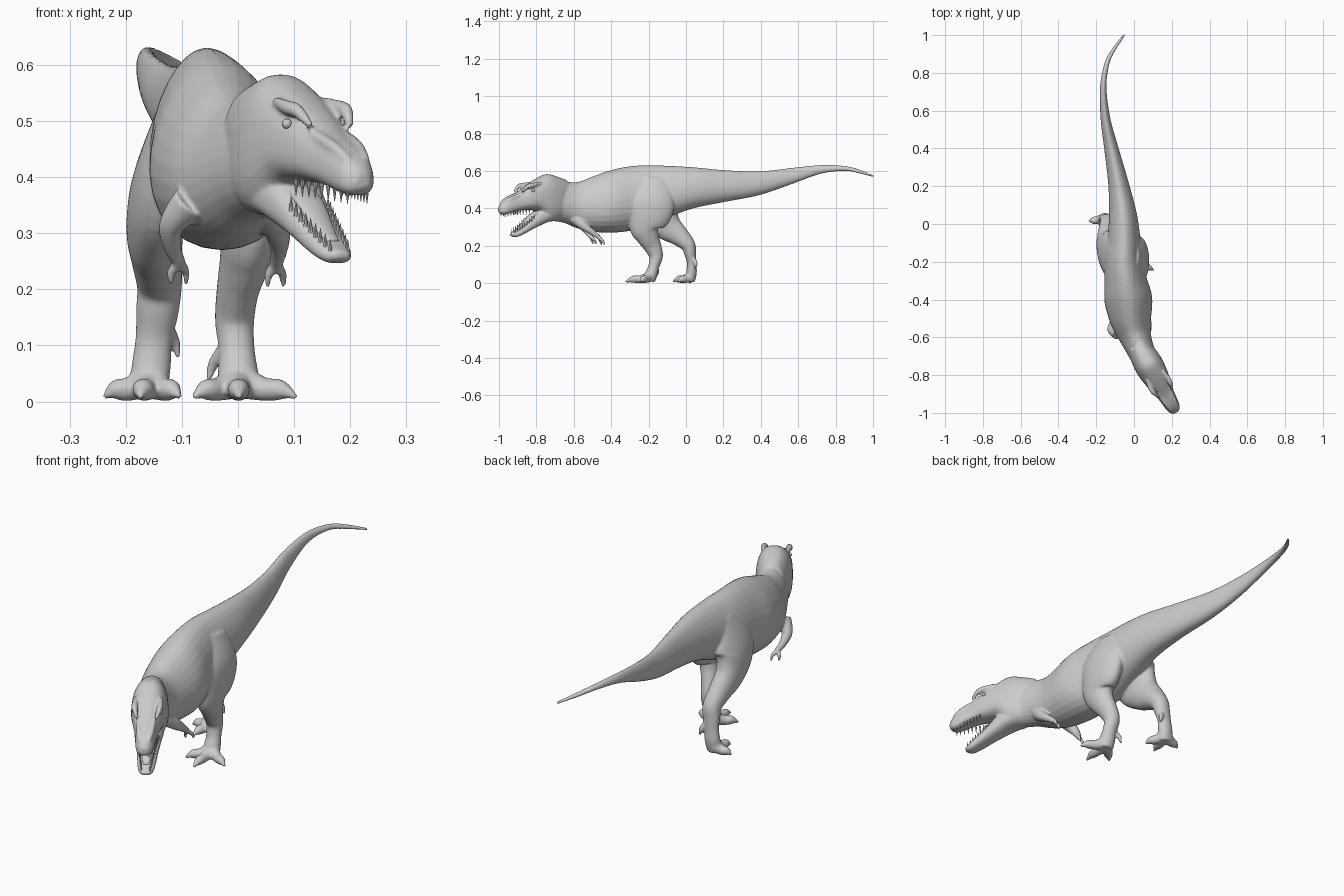
import bpy, bmesh, math
from mathutils import Vector

if "Cube" in bpy.data.objects:
    bpy.data.objects.remove(bpy.data.objects["Cube"])

SIDES = 28


def catmull(rows, steps=5):
    """Smoothly interpolate a list of equal-length number rows."""
    out = []
    for i in range(len(rows) - 1):
        a, b = rows[max(i - 1, 0)], rows[i]
        c, d = rows[i + 1], rows[min(i + 2, len(rows) - 1)]
        for k in range(steps):
            t = k / steps
            out.append([0.5 * (2 * q + (r - p) * t + (2 * p - 5 * q + 4 * r - s) * t * t
                               + (3 * q - p - 3 * r + s) * t ** 3)
                        for p, q, r, s in zip(a, b, c, d)])
    return out + [list(rows[-1])]


def ring(c, u, v, ru, rv, power=1.0, egg=0.0):
    pts = []
    for i in range(SIDES):
        a = 2 * math.pi * i / SIDES
        ca, sa = math.cos(a), math.sin(a)
        x = math.copysign(abs(ca) ** power, ca) * (1 - egg * sa)
        y = math.copysign(abs(sa) ** power, sa)
        pts.append(c + u * (ru * x) + v * (rv * y))
    return pts


def loft(name, rings):
    bm = bmesh.new()
    vs = [[bm.verts.new(p) for p in r] for r in rings]
    for a, b in zip(vs, vs[1:]):
        for i in range(SIDES):
            j = (i + 1) % SIDES
            bm.faces.new((a[i], a[j], b[j], b[i]))
    bm.faces.new(vs[0])
    bm.faces.new(vs[-1])
    bmesh.ops.recalc_face_normals(bm, faces=bm.faces)
    me = bpy.data.meshes.new(name)
    bm.to_mesh(me)
    bm.free()
    for p in me.polygons:
        p.use_smooth = True
    ob = bpy.data.objects.new(name, me)
    bpy.context.collection.objects.link(ob)
    return ob


def limb(name, rows):
    """Tube along x, y, z with a sideways radius and a fore-aft radius."""
    rows = catmull([r if len(r) == 5 else (*r, r[3]) for r in rows])
    pts = [Vector(r[:3]) for r in rows]
    rings = []
    for i, r in enumerate(rows):
        t = (pts[min(i + 1, len(pts) - 1)] - pts[max(i - 1, 0)]).normalized()
        ref = Vector((1, 0, 0)) if abs(t.x) < 0.8 else Vector((0, 1, 0))
        u = (ref - t * ref.dot(t)).normalized()
        rings.append(ring(pts[i], u, t.cross(u), max(r[3], .001), max(r[4], .001)))
    return loft(name, rings)


def head_pt(s, side, z):
    """Point in the turned head: s forward, side across, z up."""
    return Vector((.04 + s * .5 + side * .866, -.68 - s * .866 + side * .5, z))


def head_loft(name, rows, power, egg):
    u, v = Vector((.866, .5, 0)), Vector((0, 0, 1))
    return loft(name, [ring(head_pt(s, 0, (t + b) / 2), u, v, w, (t - b) / 2, power, egg)
                       for s, t, b, w in catmull(rows)])


parts = []

# Trunk, neck and tail: x, y, top z, bottom z, half width
spine = catmull([
    (-.05, 1.003, .577, .566, .006), (-.103, .93, .607, .586, .010), (-.143, .85, .627, .600, .013),
    (-.163, .72, .632, .585, .017), (-.150, .55, .615, .524, .026), (-.118, .39, .598, .470, .038),
    (-.080, .20, .605, .433, .055), (-.058, .04, .620, .400, .074), (-.053, -.10, .628, .350, .088),
    (-.055, -.20, .631, .310, .100), (-.045, -.30, .625, .280, .112), (-.030, -.40, .605, .270, .125),
    (-.018, -.50, .570, .275, .110), (.002, -.58, .541, .293, .088), (.028, -.65, .545, .322, .074),
    (.065, -.73, .560, .335, .066)])
rings = []
for i, (x, y, top, bot, w) in enumerate(spine):
    a, b = spine[max(i - 1, 0)], spine[min(i + 1, len(spine) - 1)]
    t = Vector((b[0] - a[0], b[1] - a[1], 0)).normalized()
    rings.append(ring(Vector((x, y, (top + bot) / 2)), Vector((-t.y, t.x, 0)), Vector((0, 0, 1)),
                      w, (top - bot) / 2, 1.0, .17))
parts.append(loft("trunk", rings))

# Skull and open lower jaw: s, top z, bottom z, half width
parts.append(head_loft("skull", [
    (-.04, .553, .37, .055), (.02, .572, .335, .071), (.08, .583, .335, .076), (.14, .557, .385, .071),
    (.20, .522, .392, .060), (.26, .484, .385, .046), (.32, .455, .370, .039), (.35, .432, .368, .031),
    (.368, .408, .380, .014)], .8, .12))
parts.append(head_loft("jaw", [
    (0, .42, .345, .055), (.08, .42, .325, .062), (.13, .398, .305, .055), (.18, .350, .283, .046),
    (.23, .308, .259, .039), (.27, .280, .246, .031), (.295, .268, .253, .014)], .8, 0))

# Brow ridges and nostril bumps on both sides
for m in (-1, 1):
    parts.append(limb("brow", [(*head_pt(.14, m * .050, .535), .008), (*head_pt(.19, m * .053, .524), .013),
                               (*head_pt(.22, m * .050, .517), .012), (*head_pt(.25, m * .040, .490), .006)]))
    parts.append(limb("snout_ridge", [(*head_pt(.24, m * .030, .477), .010), (*head_pt(.30, m * .026, .455), .011),
                                      (*head_pt(.345, m * .018, .430), .008)]))

# Forward leg (+x) and trailing leg (-x)
parts.append(limb("forward_leg", [
    (-.005, -.17, .56, .03, .08), (.018, -.185, .45, .056, .125), (.024, -.20, .37, .056, .122),
    (.020, -.22, .30, .051, .085), (.012, -.205, .25, .045, .062), (.000, -.18, .20, .038, .048),
    (-.006, -.16, .145, .035, .037), (-.002, -.172, .09, .032, .029), (0, -.185, .05, .036, .033),
    (0, -.195, .012, .034, .030)]))
parts.append(limb("trailing_leg", [
    (-.100, -.15, .55, .03, .08), (-.125, -.155, .44, .048, .125), (-.140, -.145, .37, .053, .115),
    (-.148, -.10, .305, .051, .080), (-.145, -.04, .255, .045, .056), (-.140, .01, .205, .040, .040),
    (-.144, .022, .16, .038, .032), (-.150, .03, .11, .033, .025), (-.155, .03, .06, .035, .028),
    (-.160, .02, .012, .034, .028)]))

# Toes: root and claw tip, plus a raised dewclaw for each foot
toes = [((0, -.20), (.002, -.325)), ((.015, -.20), (.105, -.245)), ((-.01, -.20), (-.08, -.265)),
        ((-.16, .02), (-.175, -.072)), ((-.17, .025), (-.240, .015)), ((-.15, .02), (-.103, -.045))]
for (ax, ay), (bx, by) in toes:
    mix = lambda f: (ax + (bx - ax) * f, ay + (by - ay) * f)
    parts.append(limb("toe", [(*mix(0), .032, .028), (*mix(.35), .022, .021), (*mix(.65), .021, .019),
                              (*mix(.82), .016, .012), (*mix(1), .007, .004)]))
for x, y, z, dx in ((-.028, -.165, .09, -.024), (-.125, .04, .13, .018)):
    parts.append(limb("dewclaw", [(x, y, z, .012), (x + dx * .7, y + .012, z - .025, .010),
                                  (x + dx, y + .012, z - .052, .004)]))

# Small arms with two fingers each
arms = [[(.050, -.59, .345, .034), (.070, -.545, .305, .024), (.073, -.50, .272, .016), (.068, -.465, .245, .012)],
        [(-.085, -.58, .355, .034), (-.118, -.56, .315, .023), (-.117, -.53, .275, .016), (-.105, -.51, .25, .012)]]
for arm in arms:
    parts.append(limb("arm", arm))
    x, y, z, r = arm[-1]
    for d, e in ((-.014, .012), (.012, .030)):
        parts.append(limb("finger", [(x, y, z, .010), (x + d, y + e * .7, z - .02, .008),
                                     (x + d, y + e, z - .042, .004)]))

# Fuse everything into one smooth skin
bpy.ops.object.select_all(action='DESELECT')
for p in parts:
    p.select_set(True)
body = parts[0]
bpy.context.view_layer.objects.active = body
bpy.ops.object.join()
body.name = "dinosaur_body"
rm = body.modifiers.new("fuse", 'REMESH')
rm.mode = 'VOXEL'
rm.voxel_size = .005
rm.use_smooth_shade = True
sm = body.modifiers.new("soften", 'SMOOTH')
sm.factor = .5
sm.iterations = 5

# Eyes
for m in (-1, 1):
    bpy.ops.mesh.primitive_uv_sphere_add(segments=16, ring_count=10, radius=.009,
                                         location=head_pt(.19, m * .055, .495))
    eye = bpy.context.object
    eye.name = "eye"
    bpy.ops.object.shade_smooth()

# Tongue
tongue = head_loft("tongue", [(.10, .405, .37, .03), (.17, .372, .345, .028), (.22, .325, .30, .022),
                              (.26, .292, .275, .012)], 1, 0)

# Teeth along both jaws
bm = bmesh.new()


def tooth(p, length):
    r = bmesh.ops.create_cone(bm, cap_ends=True, segments=8, radius1=.0045, radius2=.0005, depth=abs(length))
    for v in r["verts"]:
        if length < 0:
            v.co.z = -v.co.z
            v.co.y = -v.co.y
        v.co += p


for m in (-1, 1):
    for i in range(9):
        f = i / 8
        tooth(head_pt(.21 + .135 * f, m * (.048 - .028 * f), .382 - .014 * f), -.030)
        tooth(head_pt(.175 + .105 * f, m * (.038 - .020 * f), .352 - .075 * f), .026)
me = bpy.data.meshes.new("teeth")
bmesh.ops.recalc_face_normals(bm, faces=bm.faces)
bm.to_mesh(me)
bm.free()
bpy.context.collection.objects.link(bpy.data.objects.new("teeth", me))
